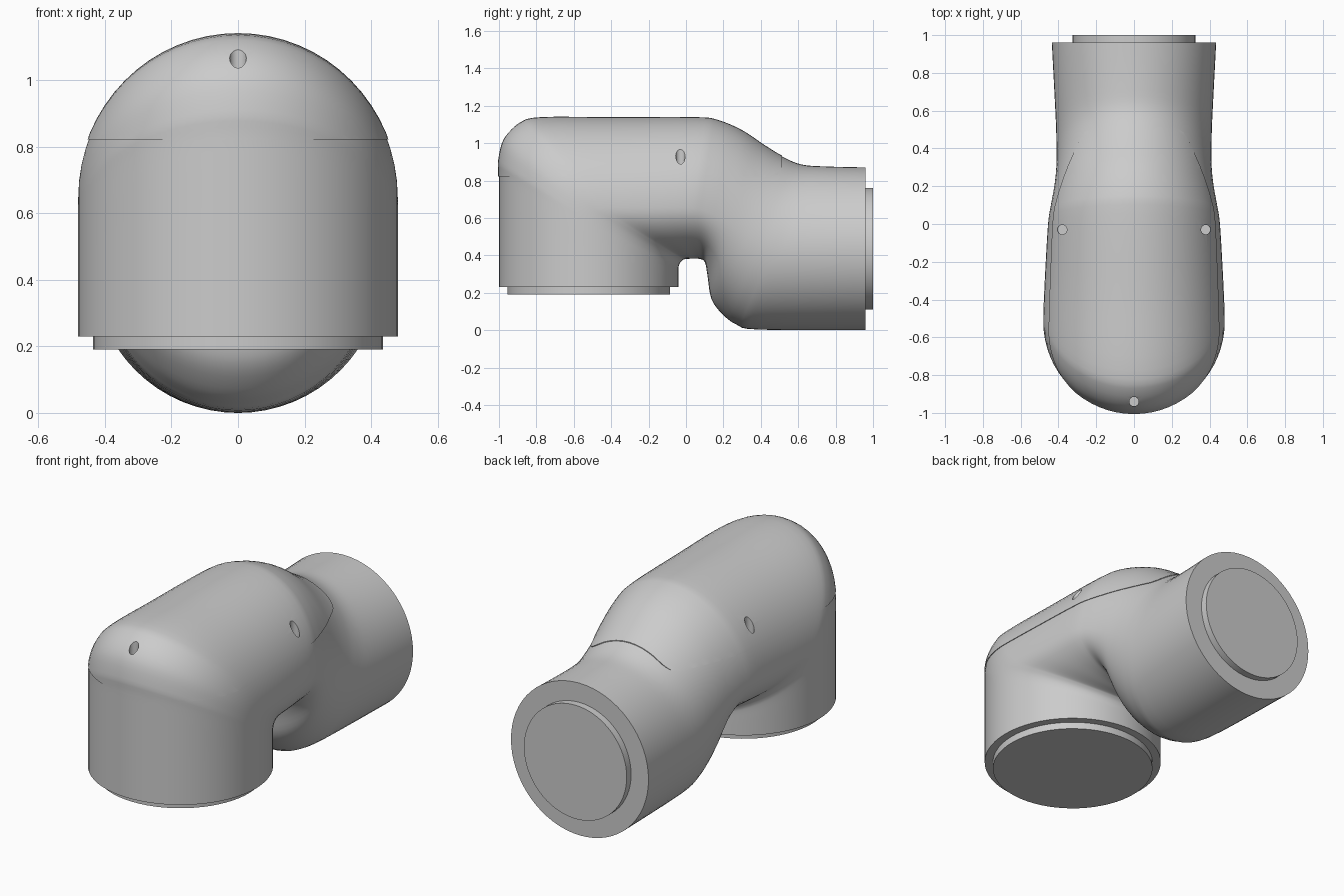
import bpy, bmesh, math
from mathutils import Vector, Matrix

if "Cube" in bpy.data.objects:
    bpy.data.objects.remove(bpy.data.objects["Cube"])

# Control rings: outer y,z | widest y,z | inner y,z | half width
RINGS = [
    (-1, .23, -.52, .23, -.04, .23, .48),
    (-1, .6, -.52, .42, -.04, .29, .48),
    (-1, .83, -.52, .55, -.04, .33, .48),
    (-1, .91, -.515, .6, -.038, .345, .48),
    (-.97, 1.022, -.5, .63, -.03, .362, .48),
    (-.888, 1.105, -.47, .648, -.018, .374, .48),
    (-.775, 1.135, -.42, .655, -.005, .38, .478),
    (-.4, 1.135, -.25, .655, .03, .382, .47),
    (.05, 1.135, 0, .655, .065, .382, .455),
    (.17, 1.12, .1, .64, .1, .365, .44),
    (.3, 1.065, .2, .59, .115, .29, .422),
    (.42, .985, .29, .53, .135, .17, .412),
    (.52, .925, .37, .48, .19, .09, .41),
    (.62, .885, .45, .45, .27, .03, .411),
    (.75, .875, .57, .437, .39, .003, .415),
    (.96, .87, .96, .435, .96, 0, .435),
]
SEG, STEPS = 64, 4


def to_object(name, bm):
    bmesh.ops.recalc_face_normals(bm, faces=bm.faces)
    me = bpy.data.meshes.new(name)
    bm.to_mesh(me)
    bm.free()
    ob = bpy.data.objects.new(name, me)
    bpy.context.collection.objects.link(ob)
    return ob


def smooth_rings():
    out, n = [], len(RINGS)
    for i in range(n - 1):
        quad = [RINGS[max(0, min(n - 1, i + k))] for k in (-1, 0, 1, 2)]
        for s in range(STEPS):
            t = s / STEPS
            out.append([b + .5 * t * (c - a + t * (2 * a - 5 * b + 4 * c - d + t * (3 * (b - c) + d - a)))
                        for a, b, c, d in zip(*quad)])
    return out + [RINGS[-1]]


def elbow(name, grow=0.0):
    """Loft half-ellipse sections round both bends."""
    bm, loops = bmesh.new(), []
    for oy, oz, cy, cz, iy, iz, w in smooth_rings():
        loop = []
        for k in range(SEG):
            a = 2 * math.pi * k / SEG
            c, s = math.cos(a), math.sin(a)
            ey, ez = (oy, oz) if c >= 0 else (iy, iz)
            loop.append(bm.verts.new((w * s, cy + abs(c) * (ey - cy), cz + abs(c) * (ez - cz))))
        loops.append(loop)
    for p, q in zip(loops, loops[1:]):
        for k in range(SEG):
            j = (k + 1) % SEG
            bm.faces.new((p[k], p[j], q[j], q[k]))
    bm.faces.new(loops[0])
    bm.faces.new(loops[-1])
    bmesh.ops.recalc_face_normals(bm, faces=bm.faces)
    bm.normal_update()
    if grow:
        for v, n in [(v, v.normal.copy()) for v in bm.verts]:
            v.co += n * grow
    return to_object(name, bm)


def cylinder(name, r, depth, loc, along_y=False, seg=64):
    bm = bmesh.new()
    m = Matrix.Translation(loc)
    if along_y:
        m = m @ Matrix.Rotation(math.pi / 2, 4, 'X')
    bmesh.ops.create_cone(bm, cap_ends=True, segments=seg, radius1=r, radius2=r, depth=depth, matrix=m)
    return to_object(name, bm)


def boolean(ob, cutter, op):
    mod = ob.modifiers.new(op.lower(), 'BOOLEAN')
    mod.operation, mod.object, mod.solver = op, cutter, 'EXACT'
    bpy.context.view_layer.objects.active = ob
    bpy.ops.object.modifier_apply(modifier=mod.name)


# Shell and the slightly proud lid over its top
shell = elbow("elbow_shell")
lid = elbow("top_cover", .004)

# Side outline of the lid, with a rounded lower rear corner
outline = [(-1.2, 1.3), (-1.2, .822)]
outline += [(.46 + .052 * math.sin(a), .874 - .052 * math.cos(a))
            for a in (math.pi / 12 * i for i in range(7))]
outline += [(.515, 1.3)]
bm = bmesh.new()
face = bm.faces.new([bm.verts.new((-.7, y, z)) for y, z in outline])
ext = bmesh.ops.extrude_face_region(bm, geom=[face])
bmesh.ops.translate(bm, vec=(1.4, 0, 0), verts=[g for g in ext['geom'] if isinstance(g, bmesh.types.BMVert)])
prism = to_object("lid_cutter", bm)
boolean(lid, prism, 'INTERSECT')

# Three screw holes through lid and shell
holes = [cylinder("hole_cutter", .025, .4, (x, y, z + .2), seg=24)
         for x, y, z in ((0, -.94, .97), (-.38, -.03, .87), (.38, -.03, .87))]
for h in holes:
    boolean(lid, h, 'DIFFERENCE')
    boolean(shell, h, 'DIFFERENCE')
for h in holes + [prism]:
    bpy.data.objects.remove(h)

# Mounting discs on both open ends
lower = cylinder("lower_flange", .435, .06, (0, -.52, .22))
rear = cylinder("rear_flange", .325, .06, (0, .97, .435), True)

bpy.ops.object.select_all(action='DESELECT')
for ob in (shell, lid, lower, rear):
    ob.select_set(True)
bpy.context.view_layer.objects.active = shell
bpy.ops.object.shade_smooth_by_angle(angle=math.radians(35))
